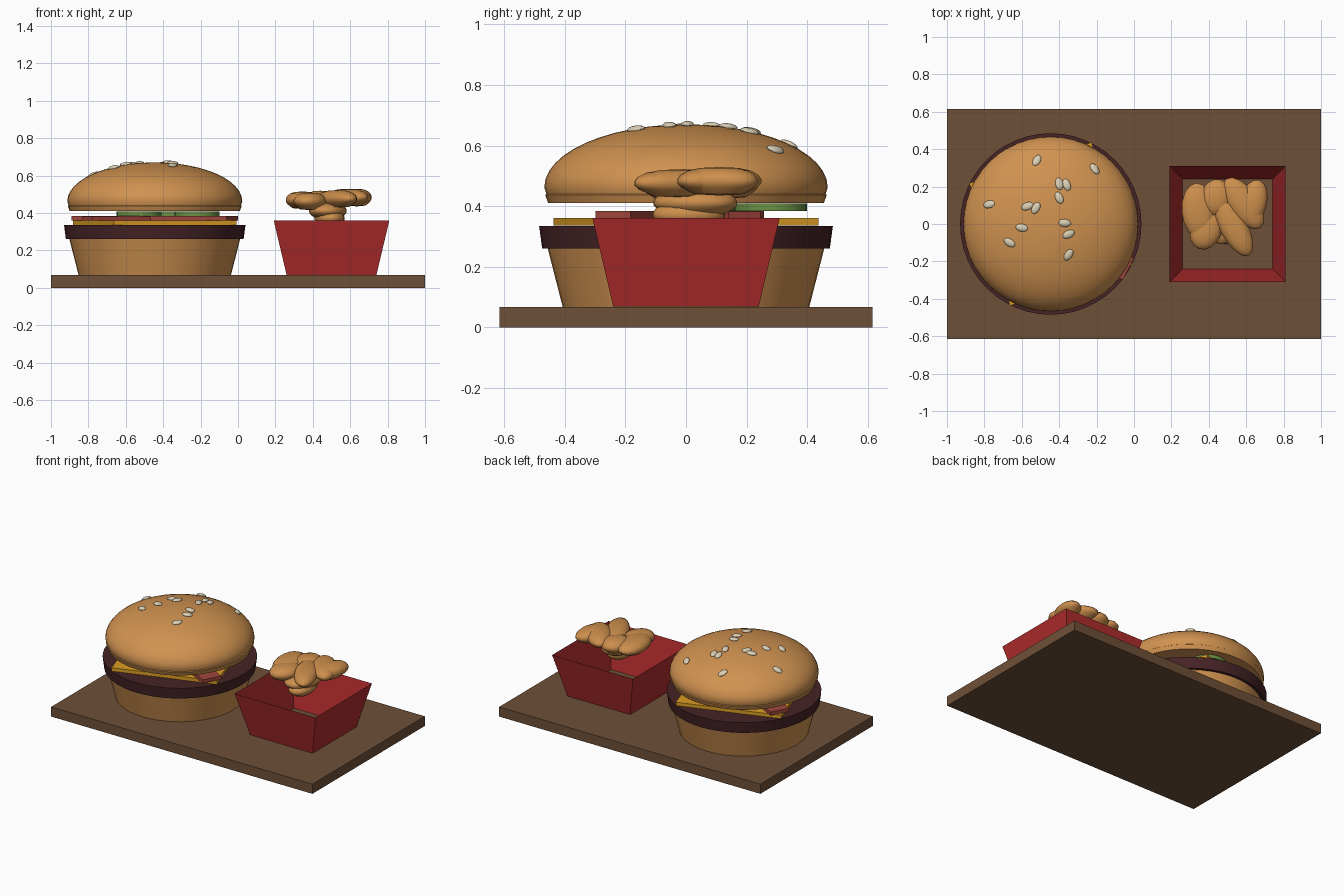
import bpy, bmesh, math
from mathutils import Vector

cube = bpy.data.objects.get("Cube")
if cube:
    bpy.data.objects.remove(cube, do_unlink=True)


def srgb(*rgb):
    return tuple(((c / 255 + 0.055) / 1.055) ** 2.4 for c in rgb) + (1.0,)


def material(name, *rgb):
    m = bpy.data.materials.new(name)
    m.use_nodes = True
    m.diffuse_color = srgb(*rgb)
    m.node_tree.nodes["Principled BSDF"].inputs["Base Color"].default_value = srgb(*rgb)
    return m


WOOD = material("tray brown", 110, 80, 56)
BUN = material("bun tan", 208, 146, 80)
PATTY = material("patty dark brown", 70, 35, 38)
CHEESE = material("cheese yellow", 218, 156, 34)
BACON = material("bacon red", 160, 70, 60)
PICKLE = material("pickle green", 106, 144, 68)
SEED = material("seed cream", 218, 206, 180)
BOX = material("box red", 176, 44, 45)
NUGGET = material("nugget golden", 204, 142, 76)


def finish(bm, name, mat, loc=(0, 0, 0), rot=(0, 0, 0), scale=(1, 1, 1), smooth=None):
    """Turn a bmesh into a named, coloured object."""
    me = bpy.data.meshes.new(name)
    bm.to_mesh(me)
    bm.free()
    me.materials.append(mat)
    ob = bpy.data.objects.new(name, me)
    bpy.context.collection.objects.link(ob)
    ob.location, ob.rotation_euler, ob.scale = loc, rot, scale
    if smooth:
        bpy.ops.object.select_all(action='DESELECT')
        ob.select_set(True)
        bpy.context.view_layer.objects.active = ob
        bpy.ops.object.shade_smooth_by_angle(angle=math.radians(smooth))
    return ob


def slab(name, mat, size, loc, turn=0):
    bm = bmesh.new()
    bmesh.ops.create_cube(bm, size=1)
    bmesh.ops.scale(bm, vec=size, verts=bm.verts)
    return finish(bm, name, mat, loc, (0, 0, turn))


def lathe(name, mat, profile, sides, loc=(0, 0, 0), turn=0, scale=(1, 1, 1), smooth=30, tilt=0):
    """Spin an (r, z) profile, listed bottom to top, around z."""
    bm = bmesh.new()
    vs = [bm.verts.new((r, 0, z)) for r, z in profile]
    es = [bm.edges.new(p) for p in zip(vs, vs[1:])]
    bmesh.ops.spin(bm, geom=vs + es, axis=(0, 0, 1), cent=(0, 0, 0),
                   angle=math.tau, steps=sides, use_merge=True)
    bmesh.ops.remove_doubles(bm, verts=bm.verts, dist=1e-5)
    bmesh.ops.recalc_face_normals(bm, faces=bm.faces)
    return finish(bm, name, mat, loc, (tilt, 0, turn), scale, smooth)


# Tray
slab("tray", WOOD, (2, 1.23, 0.067), (0, 0, 0.0335))

# Burger stack
CX = -0.445
HUB = (CX, 0, 0)
lathe("bottom_bun", BUN, [(0, 0.067), (0.407, 0.067), (0.457, 0.262), (0, 0.262)], 48, HUB)
lathe("patty", PATTY, [(0, 0.26), (0.475, 0.26), (0.485, 0.335), (0, 0.335)], 48, HUB)
slab("cheese_slice", CHEESE, (0.69, 0.69, 0.024), (CX, 0, 0.348), math.radians(18.5))
slab("bacon_strip_1", BACON, (0.94, 0.13, 0.024), (CX, -0.02, 0.372), math.radians(-28))
slab("bacon_strip_2", BACON, (0.82, 0.12, 0.022), (CX, 0, 0.371), math.radians(28))
for i, (x, y) in enumerate([(-0.53, 0.06), (-0.36, 0.28), (-0.22, 0.04)]):
    lathe(f"pickle_{i + 1}", PICKLE, [(0, 0.384), (0.12, 0.384), (0.12, 0.408), (0, 0.408)],
          24, (x, y, 0))

# Domed top bun with a rim
RIM_Z, RIM_R, DOME_H = 0.462, 0.468, 0.208
dome = [(RIM_R * math.cos(a), RIM_Z + DOME_H * math.sin(a))
        for a in (math.pi / 2 * k / 12 for k in range(12))]
lathe("top_bun", BUN, [(0, 0.41), (0.455, 0.41), (0.465, 0.437), (0.461, 0.44)]
      + dome + [(0, RIM_Z + DOME_H)], 48, HUB)

# Seeds lying on the dome: x, y, heading in degrees
SEEDS = [(-0.52, 0.34, 65), (-0.21, 0.295, 125), (-0.4, 0.215, 100), (-0.36, 0.21, 110),
         (-0.4, 0.14, 115), (-0.57, 0.095, 20), (-0.525, 0.085, 60), (-0.775, 0.105, 10),
         (-0.6, -0.02, 170), (-0.665, -0.1, 150), (-0.37, 0.005, 175), (-0.35, -0.055, 25),
         (-0.35, -0.165, 55)]
for i, (x, y, heading) in enumerate(SEEDS):
    dx = x - CX
    h = DOME_H * math.sqrt(1 - (dx * dx + y * y) / RIM_R ** 2)
    normal = Vector((dx / RIM_R ** 2, y / RIM_R ** 2, h / DOME_H ** 2))
    bm = bmesh.new()
    bmesh.ops.create_uvsphere(bm, u_segments=12, v_segments=8, radius=1)
    bmesh.ops.scale(bm, vec=(0.034, 0.021, 0.012), verts=bm.verts)
    seed = finish(bm, f"seed_{i + 1}", SEED, smooth=40)
    lie = Vector((0, 0, 1)).rotation_difference(normal)
    spin = Vector((math.cos(math.radians(heading)), math.sin(math.radians(heading)), 0))
    turn = Vector((1, 0, 0)).rotation_difference(spin)
    seed.rotation_mode = 'QUATERNION'
    seed.rotation_quaternion = lie @ turn
    seed.location = (x, y, RIM_Z + h + 0.002)

# Open, flared paper box made of four walls
bm = bmesh.new()
low, top = [[bm.verts.new((sx * r, sy * r, z)) for sx, sy in ((-1, -1), (1, -1), (1, 1), (-1, 1))]
            for r, z in ((0.24, 0.068), (0.309, 0.36))]
for i in range(4):
    j = (i + 1) % 4
    bm.faces.new((low[i], low[j], top[j], top[i]))
finish(bm, "snack_box", BOX, (0.5, 0, 0))

# Nuggets: rounded top, straight rim, chamfered base; x, y, z, half sizes, heading
NUGGET_PROFILE = [(0, -1), (0.6, -0.9), (0.9, -0.45), (1, -0.15), (1, 0.15),
                  (0.93, 0.45), (0.75, 0.75), (0.45, 0.94), (0, 1)]
NUGGETS = [(0.345, 0.07, 0.468, 0.15, 0.09, 95), (0.385, -0.03, 0.462, 0.11, 0.085, 70),
           (0.44, 0.14, 0.472, 0.1, 0.085, 80), (0.53, -0.01, 0.475, 0.18, 0.075, 118),
           (0.585, 0.11, 0.482, 0.16, 0.08, 125), (0.635, 0.11, 0.482, 0.13, 0.075, 75),
           (0.48, 0.03, 0.41, 0.14, 0.1, 80), (0.49, 0.01, 0.37, 0.12, 0.08, 95)]
for i, (x, y, z, a, b, heading) in enumerate(NUGGETS):
    lathe(f"nugget_{i + 1}", NUGGET, NUGGET_PROFILE, 16, (x, y, z),
          math.radians(heading), (a, b, 0.047), smooth=35)
